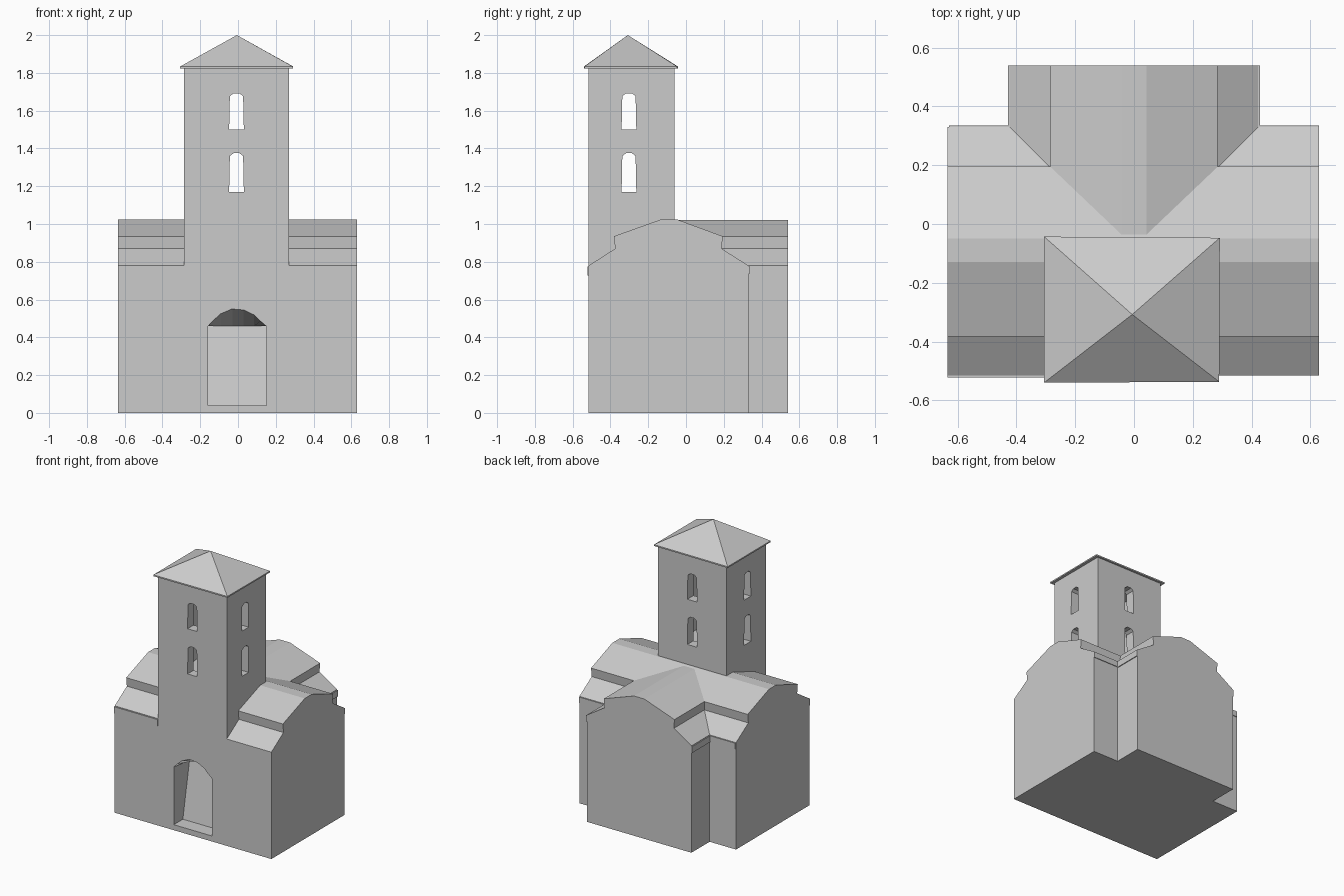
import bpy
import bmesh
from mathutils import Vector

cube = bpy.data.objects.get("Cube")
if cube:
    bpy.data.objects.remove(cube, do_unlink=True)

stone = bpy.data.materials.new("pale grey stone")
stone.use_nodes = True
grey = (0.6, 0.6, 0.6, 1)
stone.diffuse_color = grey
stone.node_tree.nodes["Principled BSDF"].inputs["Base Color"].default_value = grey


def finish(name, bm):
    bmesh.ops.recalc_face_normals(bm, faces=bm.faces)
    mesh = bpy.data.meshes.new(name)
    bm.to_mesh(mesh)
    bm.free()
    mesh.materials.append(stone)
    obj = bpy.data.objects.new(name, mesh)
    bpy.context.collection.objects.link(obj)
    return obj


def loft(name, first, last):
    """Solid between two matching outlines."""
    bm = bmesh.new()
    a = [bm.verts.new(p) for p in first]
    b = [bm.verts.new(p) for p in last]
    bm.faces.new(a)
    bm.faces.new(b)
    for i in range(len(a)):
        j = (i + 1) % len(a)
        bm.faces.new((a[i], a[j], b[j], b[i]))
    return finish(name, bm)


def extrude(name, profile, axis, start, end):
    """Extrude a (horizontal, z) profile along x or y."""
    def place(t):
        return [(t, u, z) if axis == "x" else (u, t, z) for u, z in profile]
    return loft(name, place(start), place(end))


def box(name, low, high):
    (x0, y0, z0), (x1, y1, z1) = low, high
    return extrude(name, [(x0, z0), (x1, z0), (x1, z1), (x0, z1)], "y", y0, y1)


def combine(target, tool, operation):
    """Apply a boolean and discard the tool."""
    mod = target.modifiers.new(operation, "BOOLEAN")
    mod.operation = operation
    mod.solver = "EXACT"
    mod.object = tool
    bpy.context.view_layer.update()
    graph = bpy.context.evaluated_depsgraph_get()
    mesh = bpy.data.meshes.new_from_object(target.evaluated_get(graph))
    target.modifiers.clear()
    target.data = mesh
    bpy.data.objects.remove(tool, do_unlink=True)


# Main hall with a stepped gable running across x
hall = [(-0.515, 0), (-0.515, 0.78), (-0.375, 0.87), (-0.382, 0.935),
        (-0.13, 1.025), (-0.05, 1.025), (0.195, 0.935), (0.188, 0.87),
        (0.33, 0.78), (0.33, 0)]
church = extrude("church_walls_and_roof", hall, "x", -0.635, 0.63)

# Rear wing with the same stepped gable
half = [(0.042, 1.02), (0.285, 0.935), (0.28, 0.87), (0.422, 0.78), (0.422, 0)]
wing = half + [(-x, z) for x, z in reversed(half)]
combine(church, extrude("rear_wing", wing, "y", -0.06, 0.54), "UNION")

# Tower, flush with the front wall and hollow inside
X0, X1, Y0, Y1 = -0.285, 0.27, -0.515, -0.06
WALL = 0.07
combine(church, box("tower", (X0, Y0, 0.5), (X1, Y1, 1.828)), "UNION")
combine(church, box("tower_hollow", (X0 + WALL, Y0 + WALL, 1.1),
                    (X1 - WALL, Y1 - WALL, 1.78)), "DIFFERENCE")


# Arched windows on two storeys, through all four walls
def arch(centre, width, base, spring, top):
    w = width / 2
    return [(centre - w, base), (centre + w, base), (centre + w * 0.9, spring),
            (centre + w * 0.4, top), (centre - w * 0.4, top),
            (centre - w * 0.9, spring)]


for base, top in ((1.17, 1.375), (1.5, 1.692)):
    for axis, centre, ends in (("y", -0.008, (-0.7, 0.1)), ("x", -0.302, (-0.5, 0.5))):
        shape = arch(centre, 0.078, base, top - 0.015, top)
        combine(church, extrude("window_cutter", shape, axis, *ends), "DIFFERENCE")

# Doorway recess: an arched mouth narrowing to a flat-topped leaning back wall
L, R, FLOOR, SPRING = -0.158, 0.15, 0.04, 0.46
curve = [(0.12, 0.485), (0.085, 0.52), (0.03, 0.545), (-0.03, 0.55),
         (-0.09, 0.525), (-0.13, 0.49)]
mouth = [(L, FLOOR), (R, FLOOR), (R, SPRING)] + curve + [(L, SPRING)]
front = [Vector((x, Y0, z)) for x, z in mouth]
back = [Vector((x, -0.41 + 0.08 * (min(z, SPRING) - FLOOR) / (SPRING - FLOOR),
                min(z, SPRING))) for x, z in mouth]
# Carry the mouth slightly past the wall for a clean cut
front = [p + (p - q) * 0.05 if p.z > SPRING else p - Vector((0, 0.01, 0))
         for p, q in zip(front, back)]
combine(church, loft("doorway_cutter", front, back), "DIFFERENCE")

# Thin eaves on the front right and in the rear corners
box("front_eave", (-0.635, -0.522, 0.728), (X0, -0.51, 0.776))
for side, name in ((-1, "right"), (1, "left")):
    xs = sorted((side * 0.415, side * 0.63))
    box("rear_eave_" + name, (xs[0], 0.32, 0.735), (xs[1], 0.335, 0.777))
    xs = sorted((side * 0.41, side * 0.428))
    box("wing_eave_" + name, (xs[0], 0.32, 0.73), (xs[1], 0.54, 0.776))

# Pyramid tower roof with a thin overhanging rim
bm = bmesh.new()
corners = [(-0.306, -0.54), (0.29, -0.537), (0.292, -0.047), (-0.306, -0.043)]
low = [bm.verts.new((x, y, 1.824)) for x, y in corners]
rim = [bm.verts.new((x, y, 1.834)) for x, y in corners]
apex = bm.verts.new((-0.006, -0.308, 2.0))
bm.faces.new(low)
for i in range(4):
    j = (i + 1) % 4
    bm.faces.new((low[i], low[j], rim[j], rim[i]))
    bm.faces.new((rim[i], rim[j], apex))
finish("tower_roof", bm)
